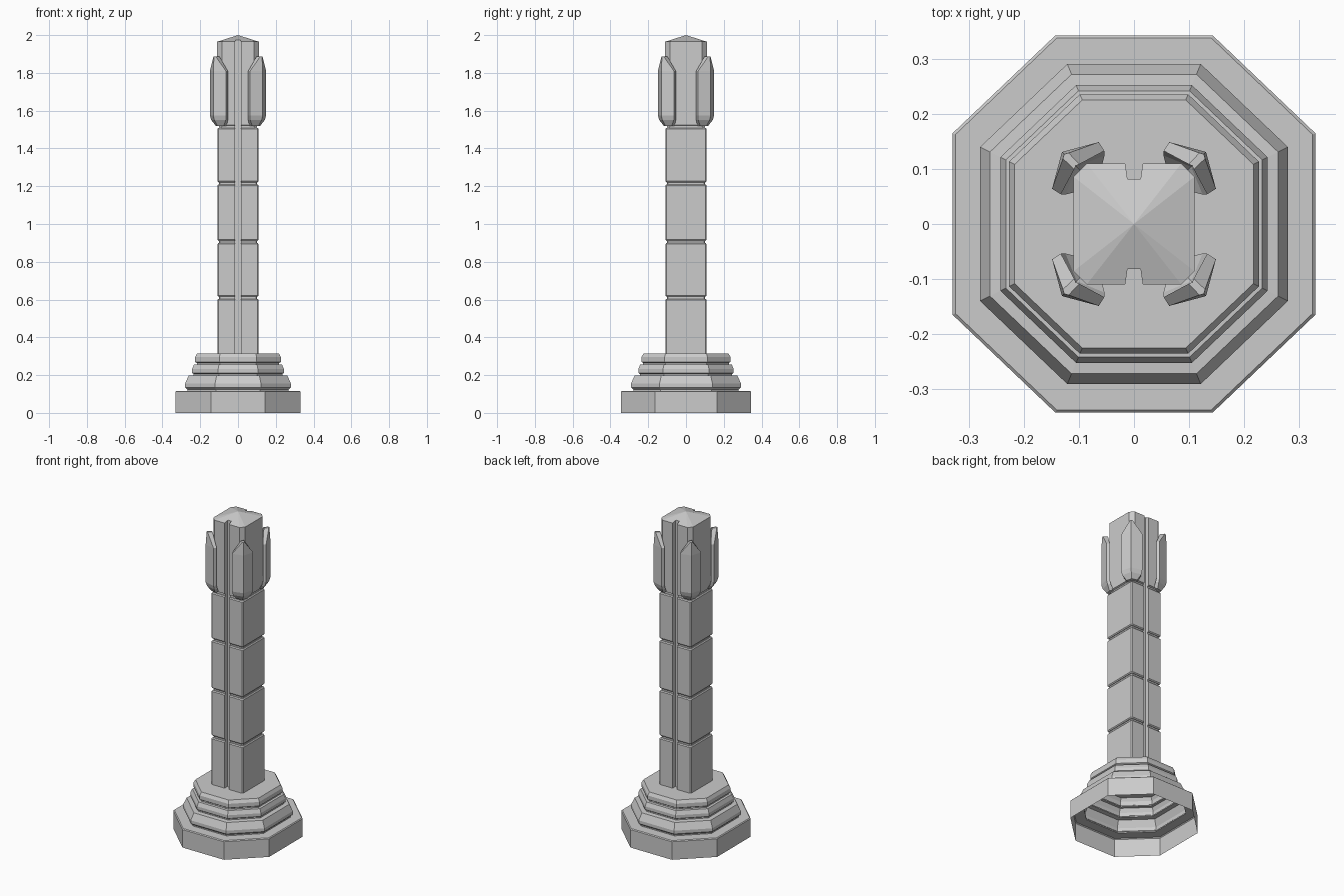
import bpy, bmesh
from mathutils import Vector

if "Cube" in bpy.data.objects:
    bpy.data.objects.remove(bpy.data.objects["Cube"])


def loft(name, rings, apex=None, cap_top=False, cap_bottom=False):
    """Skin a stack of equal-length point rings into one flat-shaded object."""
    bm = bmesh.new()
    rows = [[bm.verts.new(p) for p in ring] for ring in rings]
    n = len(rows[0])
    for a, b in zip(rows, rows[1:]):
        for i in range(n):
            j = (i + 1) % n
            bm.faces.new((a[i], a[j], b[j], b[i]))
    if apex:
        tip = bm.verts.new(apex)
        for i in range(n):
            bm.faces.new((rows[-1][i], rows[-1][(i + 1) % n], tip))
    if cap_top:
        bm.faces.new(rows[-1])
    if cap_bottom:
        bm.faces.new(rows[0][::-1])
    bmesh.ops.recalc_face_normals(bm, faces=bm.faces)
    mesh = bpy.data.meshes.new(name)
    bm.to_mesh(mesh)
    bm.free()
    obj = bpy.data.objects.new(name, mesh)
    bpy.context.collection.objects.link(obj)
    return obj


# Stepped octagonal base: open-bottomed shell
def octagon(half, z):
    s = half / 0.33
    q = [(0.33, 0.165), (0.143, 0.343)]
    pts = q + [(-x, y) for x, y in q[::-1]]
    pts += [(-x, -y) for x, y in pts]
    return [(x * s, y * s, z) for x, y in pts]


base_profile = [
    (0.33, 0), (0.33, 0.112), (0.325, 0.117), (0.268, 0.117),
    (0.268, 0.124), (0.28, 0.135), (0.28, 0.155), (0.262, 0.197), (0.235, 0.199),
    (0.235, 0.206), (0.243, 0.212), (0.243, 0.232), (0.233, 0.256), (0.218, 0.257),
    (0.218, 0.264), (0.227, 0.27), (0.227, 0.295), (0.217, 0.314)]
loft("stepped_base", [octagon(h, z) for h, z in base_profile], cap_top=True)


# Shaft: chamfered square with a channel in the front and back
def shaft_ring(h, c, z):
    q = [(h, h - c), (h - c, h), (0.016, h), (0.016, 0.082)]
    half = q + [(-x, y) for x, y in q[::-1]]
    pts = half + [(-x, -y) for x, y in half]
    return [(x, y, z) for x, y in pts]


rings = []
joints = [0.30, 0.61, 0.905, 1.215, 1.515]
for lo, hi in zip(joints, joints[1:]):
    a, b = lo + 0.006, hi - 0.006
    rings += [shaft_ring(0.100, 0.006, a), shaft_ring(0.104, 0.006, a),
              shaft_ring(0.109, 0.006, a + 0.006), shaft_ring(0.109, 0.006, b - 0.006),
              shaft_ring(0.104, 0.006, b), shaft_ring(0.100, 0.006, b)]
rings += [shaft_ring(0.100, 0.024, 1.521), shaft_ring(0.110, 0.024, 1.525)]
# Low pyramid roof, notched by the channels
roof = [(x, y, 2 - 0.035 * max(abs(x), abs(y)) / 0.11)
        for x, y, _ in shaft_ring(0.110, 0.024, 0)]
loft("shaft", rings + [roof], apex=(0, 0, 2))


# Folded pointed leaves wrapped round the head corners
def leaf_ring(w, shift, z):
    out, inn = Vector((0.131, 0.131)), Vector((0.110, 0.110))
    out_end, inn_end = Vector((0.149, 0.064)), Vector((0.133, 0.054))
    oe, ie = out.lerp(out_end, w), inn.lerp(inn_end, w)
    pts = [oe, out, oe.yx, ie.yx, inn, ie]
    return [(p[0] - shift, p[1] - shift, z) for p in pts]


leaf = loft("corner_leaves", [
    leaf_ring(0.5, 0.022, 1.52), leaf_ring(0.9, 0.006, 1.55),
    leaf_ring(1.0, 0, 1.575), leaf_ring(1.0, 0, 1.81),
    leaf_ring(0.12, 0.004, 1.888)], cap_top=True, cap_bottom=True)
mirror = leaf.modifiers.new("mirror", 'MIRROR')
mirror.use_axis = (True, True, False)
mirror.use_mirror_merge = False
